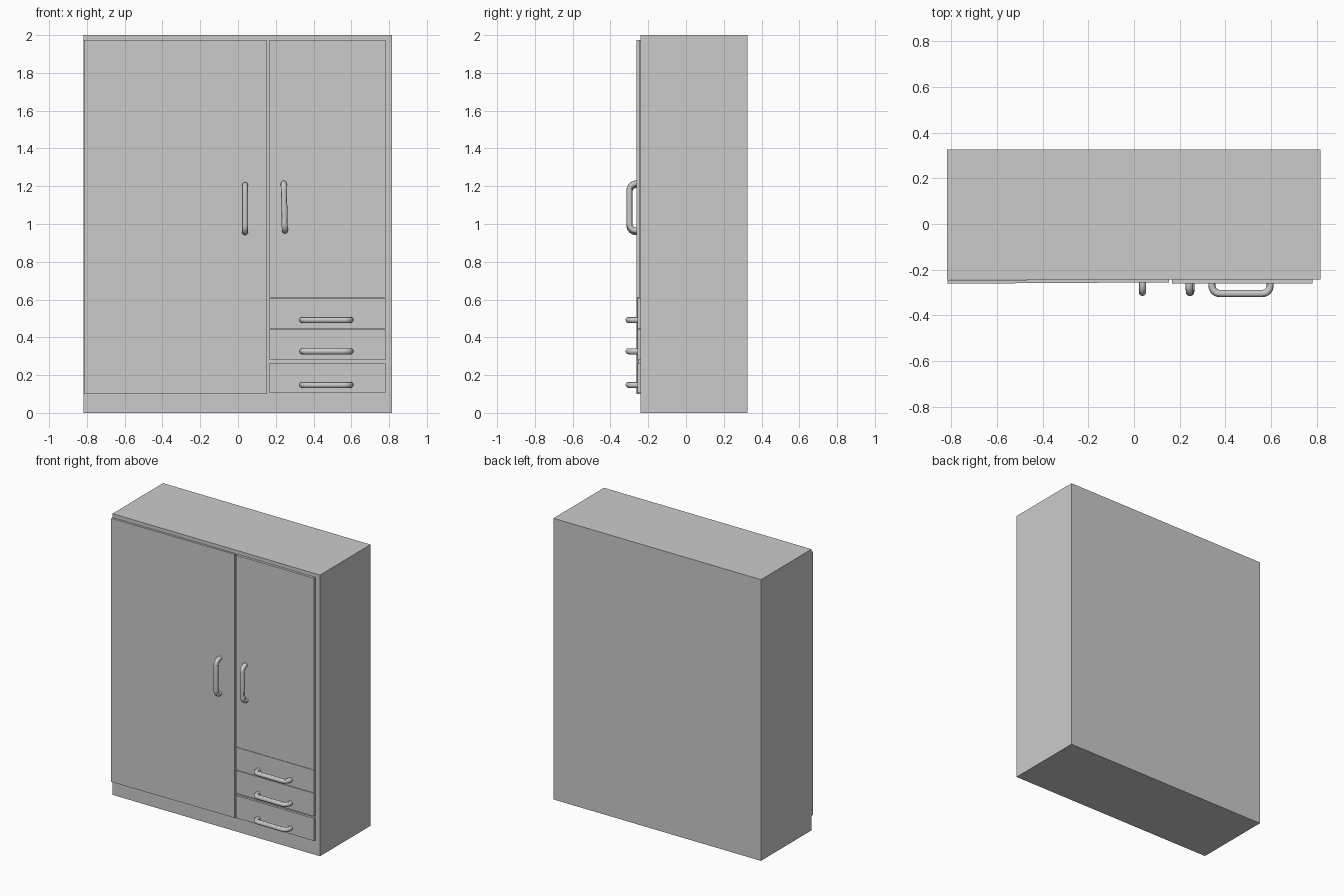
import bpy, math
from mathutils import Vector

if "Cube" in bpy.data.objects:
    bpy.data.objects.remove(bpy.data.objects["Cube"])


def box(name, x0, x1, y0, y1, z0, z1, turn=0, tilt=0):
    bpy.ops.mesh.primitive_cube_add(size=1, location=((x0+x1)/2, (y0+y1)/2, (z0+z1)/2))
    ob = bpy.context.object
    ob.name = name
    ob.scale = (x1-x0, y1-y0, z1-z0)
    ob.rotation_euler = (tilt, 0, turn)
    return ob


def handle(name, a, b, y_out, radius=0.016, bend=0.034, y_in=-0.245):
    # U-shaped tube between two feet, with rounded corners
    a, b = Vector((a[0], 0, a[1])), Vector((b[0], 0, b[1]))
    u = (b - a).normalized()
    out = Vector((0, 1, 0))
    pts = [a + out*y_in]
    for i in range(9):
        t = math.pi/2 * i/8
        pts.append(a + u*bend*(1-math.cos(t)) + out*(y_out + bend*(1-math.sin(t))))
    for i in range(9):
        t = math.pi/2 * (1 - i/8)
        pts.append(b - u*bend*(1-math.cos(t)) + out*(y_out + bend*(1-math.sin(t))))
    pts.append(b + out*y_in)
    cu = bpy.data.curves.new(name, 'CURVE')
    cu.dimensions = '3D'
    cu.bevel_depth = radius
    cu.bevel_resolution = 4
    cu.use_fill_caps = True
    sp = cu.splines.new('POLY')
    sp.points.add(len(pts)-1)
    for p, co in zip(sp.points, pts):
        p.co = (*co, 1)
    ob = bpy.data.objects.new(name, cu)
    bpy.context.collection.objects.link(ob)
    bpy.ops.object.select_all(action='DESELECT')
    ob.select_set(True)
    bpy.context.view_layer.objects.active = ob
    bpy.ops.object.convert(target='MESH')
    bpy.ops.object.shade_smooth_by_angle()


# Cabinet carcass
box("cabinet_body", -0.818, 0.815, -0.242, 0.326, 0, 2)

# Doors, the left one hanging slightly askew
box("left_door", -0.815, 0.153, -0.258, -0.243, 0.10, 1.975, turn=0.006)
box("right_door", 0.166, 0.78, -0.261, -0.243, 0.612, 1.975)

# Drawer fronts
drawers = [(0.105, 0.265, 0.148), (0.28, 0.443, 0.326), (0.447, 0.608, 0.492)]
for i, (z0, z1, zh) in enumerate(drawers, 1):
    box(f"drawer_front_{i}", 0.166, 0.78, -0.258, -0.242, z0, z1)
    handle(f"drawer_handle_{i}", (0.341, zh), (0.595, zh), -0.304)

# Door handles
handle("left_door_handle", (0.037, 0.957), (0.037, 1.206), -0.299)
handle("right_door_handle", (0.248, 0.965), (0.242, 1.214), -0.299)
